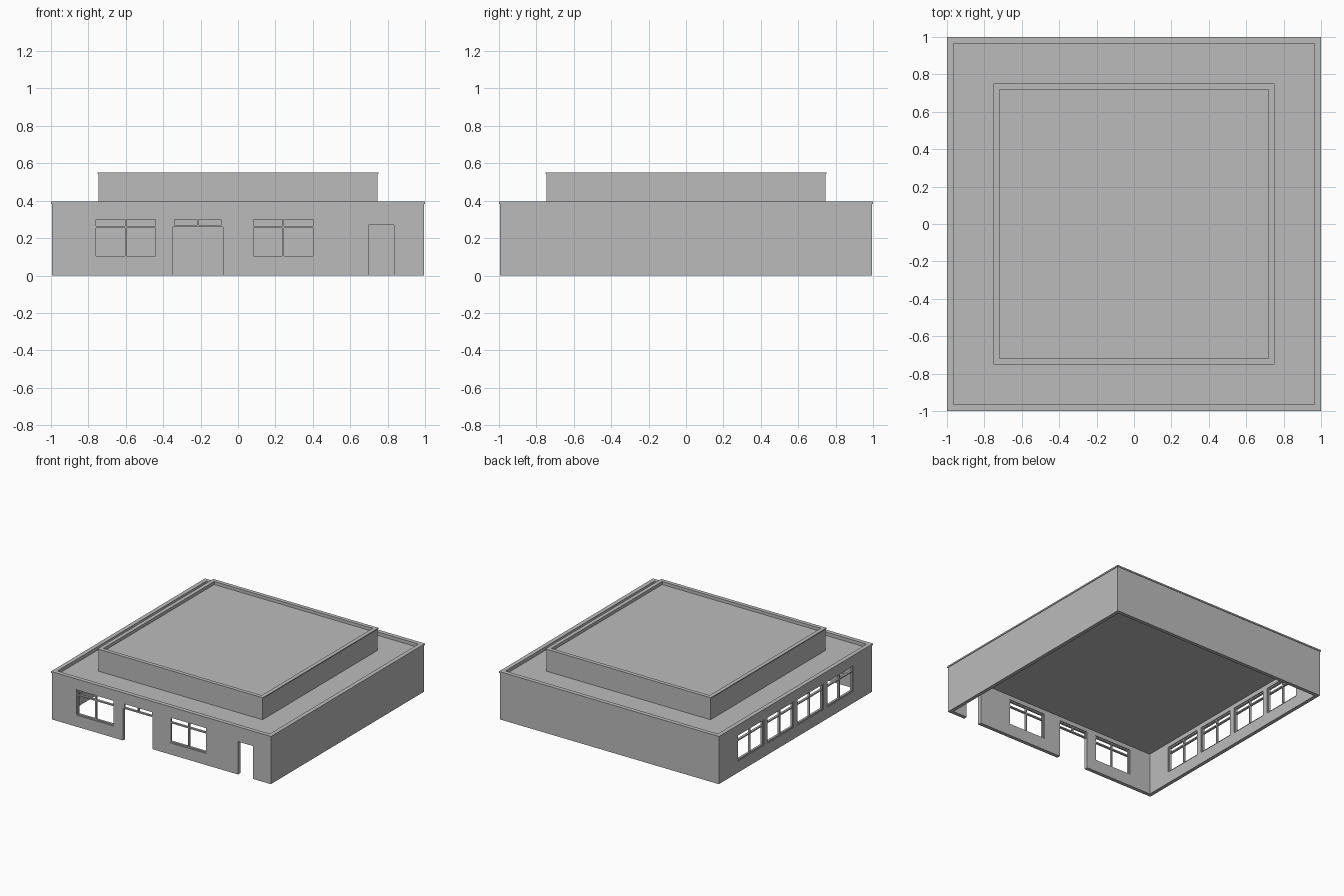
import bpy
import bmesh
from mathutils import Matrix, Vector

if "Cube" in bpy.data.objects:
    bpy.data.objects.remove(bpy.data.objects["Cube"], do_unlink=True)

GREY = (0.5, 0.5, 0.5, 1.0)
plaster = bpy.data.materials.new("plain grey")
plaster.use_nodes = True
plaster.diffuse_color = GREY
plaster.node_tree.nodes["Principled BSDF"].inputs["Base Color"].default_value = GREY


def finish(name, bm):
    """Turn a bmesh into a grey, flat-shaded object."""
    bmesh.ops.recalc_face_normals(bm, faces=bm.faces)
    mesh = bpy.data.meshes.new(name)
    bm.to_mesh(mesh)
    bm.free()
    mesh.materials.append(plaster)
    obj = bpy.data.objects.new(name, mesh)
    bpy.context.collection.objects.link(obj)
    return obj


def add_box(bm, low, high):
    low, high = Vector(low), Vector(high)
    place = Matrix.Translation((low + high) / 2) @ Matrix.Diagonal((*(high - low), 1))
    bmesh.ops.create_cube(bm, size=1, matrix=place)


def slab(name, half, z0, z1):
    bm = bmesh.new()
    add_box(bm, (-half, -half, z0), (half, half, z1))
    return finish(name, bm)


def square_ring(name, outer, inner, z0, z1):
    """Hollow square tube, open at top and bottom."""
    bm = bmesh.new()
    corners = [(-1, -1), (1, -1), (1, 1), (-1, 1)]
    loops = [[bm.verts.new((x * r, y * r, z)) for x, y in corners]
             for r, z in ((outer, z0), (outer, z1), (inner, z1), (inner, z0))]
    for k in range(4):
        a, b = loops[k], loops[(k + 1) % 4]
        for i in range(4):
            j = (i + 1) % 4
            bm.faces.new((a[i], a[j], b[j], b[i]))
    return finish(name, bm)


# Main dimensions
WALL, INNER = 0.995, 0.965
SILL, HEAD, TRANSOM = 0.095, 0.31, 0.26
BAR = 0.01
WIDE = 0.34

# Lower storey: walls, coping and sunken roof
walls = square_ring("outer_walls", WALL, INNER, 0, 0.383)
square_ring("parapet_coping", 1.0, INNER, 0.383, 0.395)
slab("lower_roof", INNER, 0.345, 0.367)

# Upper storey: walls, coping and sunken roof
square_ring("upper_walls", 0.745, 0.72, 0.367, 0.544)
square_ring("upper_coping", 0.752, 0.72, 0.544, 0.552)
slab("upper_roof", 0.72, 0.50, 0.527)

# Openings: (along-wall start, end, bottom, top)
front_windows = [(c - WIDE / 2, c + WIDE / 2, SILL, HEAD) for c in (-0.60, 0.242)]
side_windows = [(c - WIDE / 2, c + WIDE / 2, SILL, HEAD)
                for c in (-0.58, -0.193, 0.193, 0.58)]
main_door = (-0.35, -0.08, -0.1, HEAD)
small_door = (0.697, 0.835, -0.1, 0.27)

cut = bmesh.new()
for a, b, z0, z1 in front_windows + [main_door, small_door]:
    add_box(cut, (a, -1.1, z0), (b, -0.9, z1))
for a, b, z0, z1 in side_windows:
    add_box(cut, (-1.1, a, z0), (-0.9, b, z1))
cutter = finish("opening_cutter", cut)
cutter.hide_render = True
mod = walls.modifiers.new("openings", "BOOLEAN")
mod.operation = "DIFFERENCE"
mod.solver = "EXACT"
mod.object = cutter
bpy.context.view_layer.objects.active = walls
bpy.ops.object.modifier_apply(modifier="openings")
bpy.data.objects.remove(cutter, do_unlink=True)


def frame(name, opening, on_side=False, transom=None):
    """Glassless frame with a centre mullion and an optional thin transom."""
    a, b, z0, z1 = opening
    mid = (a + b) / 2
    bars = [(a, a + BAR, z0, z1), (b - BAR, b, z0, z1),
            (mid - BAR / 2, mid + BAR / 2, z0, z1),
            (a, b, z0, z0 + BAR), (a, b, z1 - BAR, z1)]
    if transom:
        bars.append((a, b, transom - BAR / 2, transom + BAR / 2))
    bm = bmesh.new()
    near, far = -0.99, -0.972
    for s, e, low, high in bars:
        if on_side:
            add_box(bm, (near, s, low), (far, e, high))
        else:
            add_box(bm, (s, near, low), (e, far, high))
    finish(name, bm)


# Window frames and the light above the main door
for n, opening in enumerate(front_windows, 1):
    frame(f"front_window_frame_{n}", opening, transom=TRANSOM)
for n, opening in enumerate(side_windows, 1):
    frame(f"side_window_frame_{n}", opening, on_side=True, transom=TRANSOM)
frame("door_top_light", (main_door[0], main_door[1], TRANSOM, HEAD))
